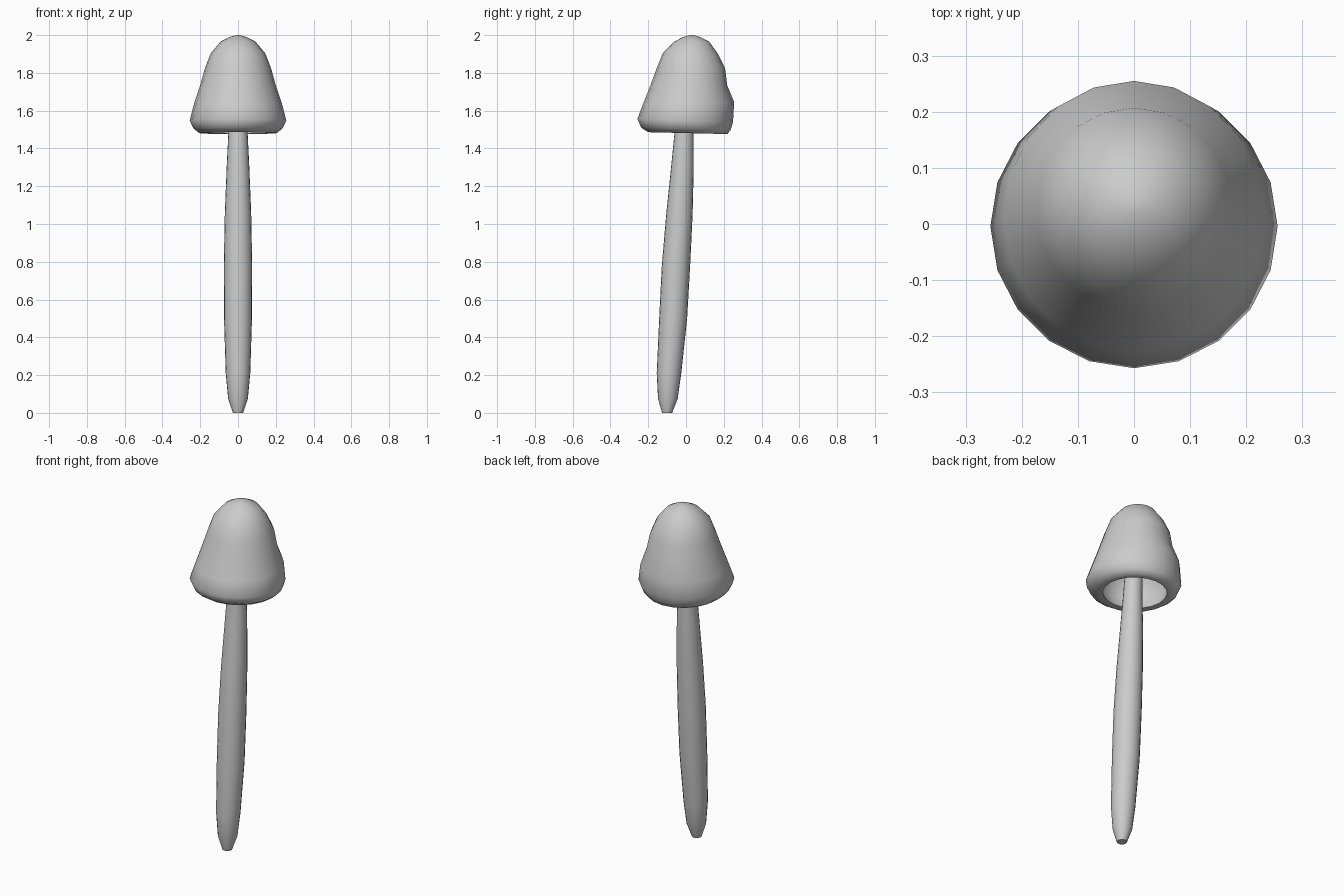
import bpy, bmesh
from math import cos, sin, pi, atan2, hypot, radians


def loft(name, rings, sides, angle):
    """Join rings (y_left, z_left, y_right, z_right, half_width) into a closed skin."""
    bm = bmesh.new()
    loops = []
    for y0, z0, y1, z1, hw in rings:
        cy, cz, dy, dz = (y0 + y1) / 2, (z0 + z1) / 2, (y1 - y0) / 2, (z1 - z0) / 2
        loops.append([bm.verts.new((hw * cos(2 * pi * i / sides),
                                    cy + dy * sin(2 * pi * i / sides),
                                    cz + dz * sin(2 * pi * i / sides)))
                      for i in range(sides)])
    for a, b in zip(loops, loops[1:]):
        for i in range(sides):
            j = (i + 1) % sides
            bm.faces.new((a[i], a[j], b[j], b[i]))
    bm.faces.new(loops[0])
    bm.faces.new(loops[-1])
    bmesh.ops.recalc_face_normals(bm, faces=bm.faces[:])
    mesh = bpy.data.meshes.new(name)
    bm.to_mesh(mesh)
    bm.free()
    ob = bpy.data.objects.new(name, mesh)
    bpy.context.collection.objects.link(ob)
    bpy.ops.object.select_all(action='DESELECT')
    ob.select_set(True)
    bpy.context.view_layer.objects.active = ob
    bpy.ops.object.shade_smooth_by_angle(angle=radians(angle))
    return ob


# Bell-shaped cap: hollow underside first, then the rim and the outer skin
loft("cap", [
    (-0.06, 1.78, 0.10, 1.78, 0.08),
    (-0.12, 1.72, 0.15, 1.72, 0.13),
    (-0.175, 1.62, 0.19, 1.62, 0.18),
    (-0.19, 1.55, 0.195, 1.55, 0.19),
    (-0.165, 1.488, 0.18, 1.478, 0.17),
    (-0.20, 1.486, 0.22, 1.476, 0.205),
    (-0.237, 1.51, 0.237, 1.50, 0.235),
    (-0.257, 1.556, 0.249, 1.54, 0.256),
    (-0.228, 1.635, 0.255, 1.645, 0.232),
    (-0.188, 1.735, 0.218, 1.735, 0.200),
    (-0.155, 1.825, 0.207, 1.825, 0.175),
    (-0.124, 1.903, 0.168, 1.903, 0.145),
    (-0.062, 1.966, 0.122, 1.966, 0.092),
    (-0.015, 1.99, 0.075, 1.99, 0.045),
    (0.02, 2.0, 0.04, 2.0, 0.01),
], 20, 60)

# Slender leaning stem, tapered at both ends
loft("stem", [(c - r, z, c + r, z, r) for c, z, r in [
    (-0.10, 0.0, 0.027),
    (-0.096, 0.075, 0.052),
    (-0.09, 0.21, 0.065),
    (-0.068, 0.50, 0.074),
    (-0.053, 0.78, 0.075),
    (-0.035, 1.05, 0.070),
    (-0.019, 1.30, 0.060),
    (-0.010, 1.48, 0.051),
    (0.0, 1.64, 0.047),
    (0.01, 1.80, 0.045),
]], 20, 45)
